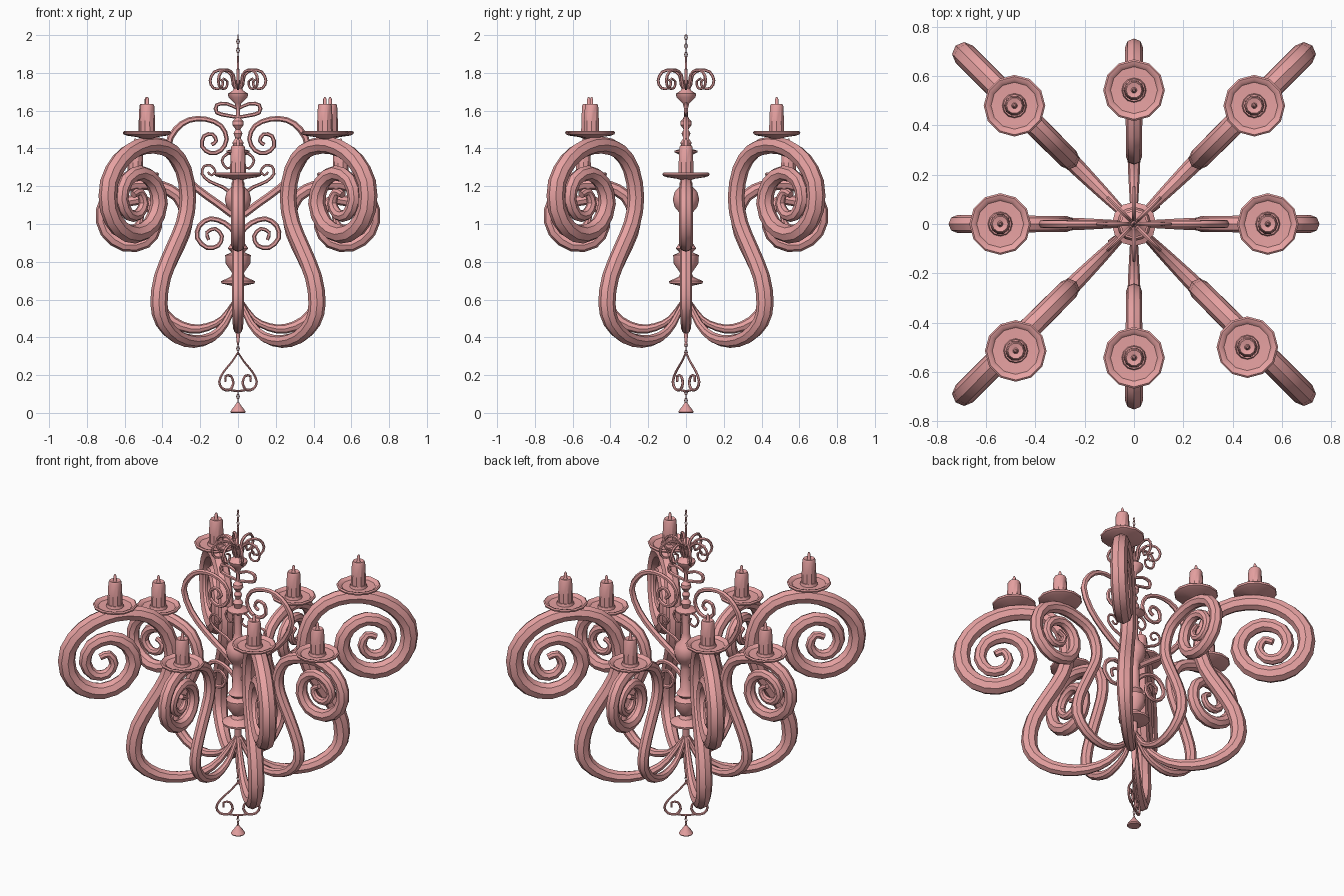
import bpy, bmesh
from math import sin, cos, pi, radians
from mathutils import Vector, Matrix

mat = bpy.data.materials.new("painted_metal")
mat.diffuse_color = (0.8, 0.36, 0.36, 1)


def finish(name, bm, smooth=35):
    bmesh.ops.remove_doubles(bm, verts=bm.verts, dist=1e-5)
    bmesh.ops.recalc_face_normals(bm, faces=bm.faces)
    me = bpy.data.meshes.new(name)
    bm.to_mesh(me)
    bm.free()
    ob = bpy.data.objects.new(name, me)
    bpy.context.collection.objects.link(ob)
    me.materials.append(mat)
    bpy.ops.object.select_all(action='DESELECT')
    ob.select_set(True)
    bpy.context.view_layer.objects.active = ob
    bpy.ops.object.shade_smooth_by_angle(angle=radians(smooth))
    return ob


def skin(bm, rings):
    rows = [[bm.verts.new(p) for p in ring] for ring in rings]
    n = len(rows[0])
    for a, b in zip(rows, rows[1:]):
        for i in range(n):
            bm.faces.new((a[i], a[(i + 1) % n], b[(i + 1) % n], b[i]))
    bm.faces.new(rows[0])
    bm.faces.new(rows[-1])


def spline(pts, sub):
    P = [Vector(p) for p in pts]
    P = [2 * P[0] - P[1]] + P + [2 * P[-1] - P[-2]]
    out = []
    for a, b, c, d in zip(P, P[1:], P[2:], P[3:]):
        for k in range(sub):
            t = k / sub
            out.append(0.5 * (2 * b + (c - a) * t + (2 * a - 5 * b + 4 * c - d) * t * t
                              + (3 * b - a - 3 * c + d) * t ** 3))
    return out + [P[-2]]


def tube(name, pts, radii, angle, sides=8, sub=2):
    """Tapered tube along a (radius, height) path in the vertical plane at an angle."""
    path = spline(pts, sub)
    d = Vector((cos(angle), sin(angle), 0))
    b = Vector((-sin(angle), cos(angle), 0))
    rings = []
    for i, p in enumerate(path):
        t = (path[min(i + 1, len(path) - 1)] - path[max(i - 1, 0)]).normalized()
        n = d * -t.y + Vector((0, 0, t.x))
        f = i / (len(path) - 1) * (len(radii) - 1)
        k = min(int(f), len(radii) - 2)
        r = radii[k] + (radii[k + 1] - radii[k]) * (f - k)
        c = d * p.x + Vector((0, 0, p.y))
        rings.append([c + r * (n * cos(2 * pi * j / sides) + b * sin(2 * pi * j / sides))
                      for j in range(sides)])
    bm = bmesh.new()
    skin(bm, rings)
    return finish(name, bm)


def lathe(name, profile, at=(0, 0, 0), sides=12):
    bm = bmesh.new()
    skin(bm, [[Vector(at) + Vector((r * cos(2 * pi * j / sides), r * sin(2 * pi * j / sides), z))
               for j in range(sides)] for r, z in profile])
    return finish(name, bm)


def chain(name, z0, z1, count):
    """Alternating oval links."""
    h = (z1 - z0) / count
    bm = bmesh.new()
    for i in range(count):
        d = Vector((1, 0, 0)) if i % 2 else Vector((0, 1, 0))
        b = Vector((0, 0, 1)).cross(d)
        c = Vector((0, 0, z0 + h * (i + 0.5)))
        rows = []
        for k in range(8):
            a = 2 * pi * k / 8
            o = d * 0.007 * cos(a) + Vector((0, 0, h * 0.58 * sin(a)))
            rows.append([bm.verts.new(c + o + 0.003 * (o.normalized() * cos(q * pi / 2) + b * sin(q * pi / 2)))
                         for q in range(4)])
        for k in range(8):
            for q in range(4):
                m, p = rows[k], rows[(k + 1) % 8]
                bm.faces.new((m[q], m[(q + 1) % 4], p[(q + 1) % 4], p[q]))
    return finish(name, bm)


# candle holders: dish with raised rim, candle and wick
dish = [(0.02, -0.03), (0.05, -0.02), (0.105, -0.012), (0.122, -0.004), (0.125, 0.006), (0.118, 0.012),
        (0.105, 0.008), (0.095, -0.002), (0.05, -0.004), (0.046, 0.012), (0.03, 0.012)]
candle = [(0.042, 0.0), (0.041, 0.06), (0.037, 0.145), (0.032, 0.155), (0.012, 0.15),
          (0.009, 0.155), (0.009, 0.18), (0.004, 0.192)]


def holder(name, x, y, z):
    lathe(name + "_dish", dish, (x, y, z))
    lathe(name + "_candle", candle, (x, y, z), 10)


# large diagonal arms
big = [(0.01, 0.6), (0.1, 0.47), (0.2, 0.4), (0.33, 0.378), (0.46, 0.405), (0.56, 0.48), (0.592, 0.58),
       (0.565, 0.72), (0.48, 0.87), (0.405, 1.0), (0.375, 1.14), (0.41, 1.29), (0.5, 1.385), (0.63, 1.418),
       (0.76, 1.4), (0.88, 1.335), (0.965, 1.22), (0.965, 1.08), (0.89, 0.98), (0.77, 0.945), (0.65, 0.995),
       (0.59, 1.11), (0.63, 1.22), (0.73, 1.27), (0.835, 1.23), (0.87, 1.13), (0.82, 1.05), (0.745, 1.05),
       (0.705, 1.11), (0.735, 1.17), (0.785, 1.155)]
big_r = [0.014, 0.034, 0.046, 0.044, 0.044, 0.048, 0.05, 0.046, 0.038, 0.03, 0.02]
spots = [(0.488, 0.48), (-0.485, 0.48), (-0.48, -0.515), (0.46, -0.5)]
for i, (x, y) in enumerate(spots):
    tube("upper_arm_%d" % i, big, big_r, radians(45 + 90 * i))
    holder("upper_holder_%d" % i, x, y, 1.48)

# small arms along the axes
small = [(0.01, 0.6), (0.08, 0.5), (0.16, 0.455), (0.25, 0.445), (0.35, 0.485), (0.415, 0.57), (0.405, 0.68),
         (0.345, 0.82), (0.285, 0.95), (0.275, 1.05), (0.32, 1.15), (0.42, 1.2), (0.54, 1.215), (0.66, 1.17),
         (0.717, 1.07), (0.695, 0.96), (0.6, 0.89), (0.49, 0.905), (0.435, 0.99), (0.455, 1.085), (0.53, 1.13),
         (0.61, 1.1), (0.64, 1.03), (0.595, 0.975), (0.535, 0.985), (0.515, 1.035), (0.555, 1.06)]
small_r = [0.012, 0.024, 0.033, 0.033, 0.033, 0.036, 0.037, 0.034, 0.028, 0.022, 0.015]
for i in range(4):
    a = i * pi / 2
    tube("lower_arm_%d" % i, small, small_r, a)
    holder("lower_holder_%d" % i, 0.543 * cos(a), 0.543 * sin(a), 1.26)

# turned central column
lathe("column", [(0.005, 0.36), (0.012, 0.42), (0.018, 0.55), (0.02, 0.67), (0.088, 0.685), (0.09, 0.697),
                 (0.04, 0.72), (0.03, 0.74), (0.065, 0.79), (0.068, 0.835), (0.035, 0.85), (0.055, 0.87),
                 (0.035, 0.9), (0.03, 1.03), (0.035, 1.06), (0.06, 1.09), (0.07, 1.13), (0.06, 1.17),
                 (0.032, 1.2), (0.022, 1.24), (0.022, 1.36), (0.062, 1.38), (0.062, 1.388), (0.02, 1.4),
                 (0.03, 1.43), (0.014, 1.455), (0.024, 1.48), (0.012, 1.5), (0.03, 1.525), (0.028, 1.545),
                 (0.01, 1.565), (0.01, 1.61), (0.018, 1.64), (0.05, 1.67), (0.054, 1.69), (0.03, 1.705),
                 (0.012, 1.73), (0.006, 1.8), (0.005, 1.89)])
chain("top_chain", 1.885, 2.0, 5)

# flat scrollwork beside the column, mirrored left and right
scrolls = {
    "tall_scroll": ([(0.03, 1.05), (0.11, 1.11), (0.22, 1.19), (0.32, 1.29), (0.37, 1.41), (0.33, 1.5),
                     (0.26, 1.55), (0.17, 1.555), (0.09, 1.52), (0.06, 1.45), (0.09, 1.39), (0.145, 1.375),
                     (0.19, 1.41), (0.18, 1.465), (0.135, 1.475), (0.115, 1.44), (0.14, 1.42)],
                    [0.02, 0.018, 0.012, 0.011, 0.01]),
    "middle_scroll": ([(0.02, 1.15), (0.08, 1.195), (0.15, 1.225), (0.19, 1.265), (0.18, 1.305), (0.145, 1.31),
                       (0.12, 1.28), (0.14, 1.258), (0.16, 1.275)], [0.01, 0.007, 0.006]),
    "inner_curl": ([(0.01, 1.375), (0.06, 1.37), (0.085, 1.335), (0.06, 1.295), (0.025, 1.31), (0.035, 1.34)],
                   [0.008, 0.006]),
    "lower_scroll": ([(0.02, 0.96), (0.07, 1.005), (0.145, 1.028), (0.205, 0.99), (0.215, 0.925), (0.165, 0.875),
                      (0.105, 0.885), (0.085, 0.935), (0.12, 0.975), (0.165, 0.955), (0.155, 0.915)],
                     [0.014, 0.012, 0.009]),
    "upper_scroll": ([(0.0, 1.565), (0.06, 1.575), (0.112, 1.59), (0.112, 1.63), (0.06, 1.637), (0.0, 1.61)],
                     [0.009, 0.011, 0.008]),
}
for name, (pts, rad) in scrolls.items():
    for side, a in (("right", 0), ("left", pi)):
        tube("%s_%s" % (name, side), pts, rad, a, 6)

# crown of small scrolls near the top
for i in range(8):
    tube("crown_scroll_%d" % i,
         [(0.005, 1.7), (0.025, 1.74), (0.035, 1.79), (0.075, 1.815), (0.125, 1.805), (0.148, 1.76),
          (0.13, 1.72), (0.09, 1.72), (0.08, 1.755), (0.11, 1.77)], [0.009, 0.008, 0.006], i * pi / 4, 6)

# hanging heart and bell at the bottom
chain("heart_chain", 0.31, 0.37, 3)
for side, a in (("right", radians(35)), ("left", radians(215))):
    tube("heart_%s" % side, [(0.0, 0.32), (0.04, 0.27), (0.095, 0.215), (0.121, 0.165), (0.1, 0.128), (0.055, 0.122),
                             (0.03, 0.155), (0.045, 0.195), (0.08, 0.195), (0.08, 0.165)],
         [0.005, 0.008, 0.006], a, 6)
tube("heart_link", [(-0.055, 0.122), (0, 0.115), (0.055, 0.122)], [0.006, 0.006], radians(35), 6)
chain("bell_chain", 0.055, 0.118, 3)
lathe("bell", [(0.036, 0.0), (0.041, 0.006), (0.03, 0.022), (0.016, 0.04), (0.006, 0.055)])
